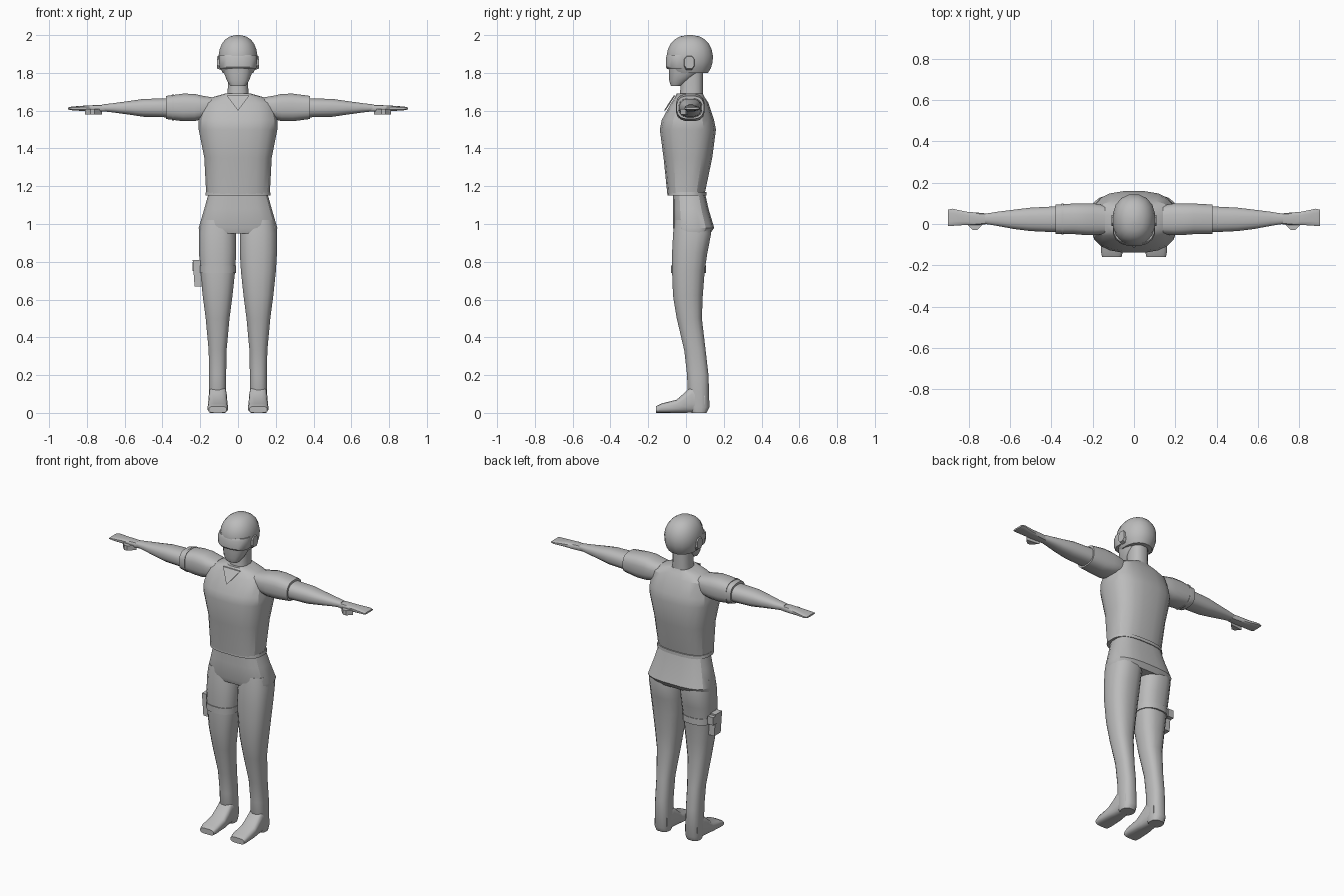
import bpy, bmesh, math

if "Cube" in bpy.data.objects:
    bpy.data.objects.remove(bpy.data.objects["Cube"], do_unlink=True)

shade = (0.5, 0.5, 0.5, 1)
grey = bpy.data.materials.new("plain grey")
grey.use_nodes = True
grey.diffuse_color = shade
grey.node_tree.nodes["Principled BSDF"].inputs["Base Color"].default_value = shade


def finish(name, bm, angle):
    bmesh.ops.recalc_face_normals(bm, faces=bm.faces)
    mesh = bpy.data.meshes.new(name)
    bm.to_mesh(mesh)
    bm.free()
    mesh.materials.append(grey)
    part = bpy.data.objects.new(name, mesh)
    bpy.context.collection.objects.link(part)
    bpy.ops.object.select_all(action="DESELECT")
    part.select_set(True)
    bpy.context.view_layer.objects.active = part
    bpy.ops.object.shade_smooth_by_angle(angle=math.radians(angle))


def rounded(value, power):
    return math.copysign(abs(value) ** (2 / power), value)


def loft(name, axis, sections, middle=0, power=2.5, sides=16, flip=1, angle=35):
    """Skin rounded sections, each given as (position, half width, low, high)."""
    bm = bmesh.new()
    rings = []
    for position, half, low, high in sections:
        ring = []
        for i in range(sides):
            turn = math.tau * (i + 0.5) / sides
            u = middle + half * rounded(math.cos(turn), power)
            v = (low + high) / 2 + (high - low) / 2 * rounded(math.sin(turn), power)
            x, y, z = {"x": (position, v, u), "y": (u, position, v),
                       "z": (u, v, position)}[axis]
            ring.append(bm.verts.new((x * flip, y, z)))
        rings.append(ring)
    for lower, upper in zip(rings, rings[1:]):
        for i in range(sides):
            j = (i + 1) % sides
            bm.faces.new((lower[i], lower[j], upper[j], upper[i]))
    bm.faces.new(rings[0])
    bm.faces.new(rings[-1])
    finish(name, bm, angle)


def hull(name, points):
    bm = bmesh.new()
    for point in points:
        bm.verts.new(point)
    bmesh.ops.convex_hull(bm, input=bm.verts)
    finish(name, bm, angle=20)


def box(name, low, high, lean=0):
    """Box whose upper end is shifted sideways by lean."""
    hull(name, [(x + lean * (z == high[2]), y, z) for x in (low[0], high[0])
                for y in (low[1], high[1]) for z in (low[2], high[2])])


# Vest, hem and trouser seat
loft("vest", "z", [
    (1.16, .17, -.1, .1), (1.35, .18, -.12, .14), (1.5, .21, -.14, .16),
    (1.55, .21, -.13, .15), (1.64, .19, -.08, .12), (1.67, .14, -.06, .1),
    (1.69, .07, -.05, .09)], power=2.7, sides=20, angle=25)
loft("vest_hem", "z", [(1.15, .175, -.1, .11), (1.17, .172, -.1, .11)],
     power=2.7, sides=20)
loft("trouser_seat", "z", [
    (1.17, .155, -.07, .1), (1.08, .18, -.07, .12), (.98, .21, -.07, .15),
    (.95, .206, -.06, .13)], power=3, sides=20, angle=25)

# V neckline, a thin plate lying on the sloping chest
hull("v_neckline", [(x, y + depth, z) for depth in (0, .008)
                    for x, y, z in ((-.06, -.065, 1.68), (.06, -.065, 1.68),
                                    (0, -.117, 1.6))])

# Neck, face, domed helmet and goggles
loft("neck", "z", [(1.65, .06, -.04, .09), (1.72, .055, -.03, .09),
                   (1.84, .055, -.03, .09)])
loft("face", "z", [(1.73, .04, -.08, -.03), (1.76, .06, -.09, .02),
                   (1.8, .075, -.09, .07), (1.87, .085, -.1, .09)])
dome = []
for step in range(9):
    rise = -0.75 + step * 2.25 / 8
    spread = math.cos(rise) ** 0.8
    dome.append((1.88 + .12 * math.sin(rise), .105 * spread,
                 .02 - .125 * spread, .02 + .125 * spread))
loft("helmet", "z", dome, power=2.2)
loft("goggles", "z", [(1.82, .095, -.1, .05), (1.83, .1, -.108, .05),
                      (1.88, .103, -.108, .05), (1.895, .1, -.1, .05)], power=2.3)

for label, flip in (("left", 1), ("right", -1)):
    loft(label + "_ear_cover", "x", [(.08, .045, -.02, .05), (.11, .035, -.01, .045)],
         middle=1.855, sides=8, flip=flip)

    # Short sleeve, arm, hand and thumb
    loft(label + "_sleeve", "x", [
        (.14, .055, -.05, .09), (.19, .063, -.055, .1), (.23, .073, -.055, .1),
        (.29, .074, -.05, .1), (.38, .062, -.05, .095)],
        middle=1.617, power=2.8, flip=flip)
    loft(label + "_arm", "x", [
        (.33, .055, -.04, .09), (.4, .05, -.04, .085), (.5, .048, -.035, .08),
        (.58, .036, -.025, .07), (.66, .025, -.01, .06), (.72, .018, 0, .05)],
        middle=1.615, flip=flip)
    loft(label + "_hand", "x", [
        (.7, .018, 0, .05), (.75, .018, -.005, .055), (.81, .015, -.005, .06),
        (.88, .01, -.01, .075), (.9, .005, -.01, .07)],
        middle=1.612, power=3.5, sides=12, flip=flip)
    hull(label + "_thumb", [(flip * x, y, z) for z in (1.58, 1.61) for x, y in
                            ((.72, .01), (.76, -.03), (.78, -.03), (.81, 0))])

    # Leg and foot
    loft(label + "_leg", "z", [
        (1.02, .09, -.06, .12), (.95, .1, -.07, .135), (.85, .1, -.075, .115),
        (.75, .094, -.075, .1), (.62, .08, -.07, .09), (.5, .064, -.05, .085),
        (.33, .048, -.01, .105), (.2, .046, .005, .12), (.03, .047, .01, .125),
        (0, .043, .03, .11)], middle=.108, flip=flip)
    loft(label + "_foot", "y", [
        (.1, .043, 0, .13), (.03, .048, 0, .145), (-.01, .05, 0, .105),
        (-.05, .053, 0, .07), (-.13, .054, 0, .05), (-.16, .048, 0, .035)],
        middle=.107, power=3.2, flip=flip)

# Raised band around the right sleeve
loft("right_sleeve_band", "x", [(x, .07, -.053, .1) for x in (.34, .35)],
     middle=1.617, power=2.8, flip=-1)

# Thigh strap and holster on the right leg
loft("thigh_strap", "z", [(z, .098, -.08, .108) for z in (.74, .78)],
     middle=.108, flip=-1)
box("holster", (-.23, -.02, .67), (-.19, .045, .81), lean=-.01)
box("holster_grip", (-.24, .03, .75), (-.2, .07, .8))
